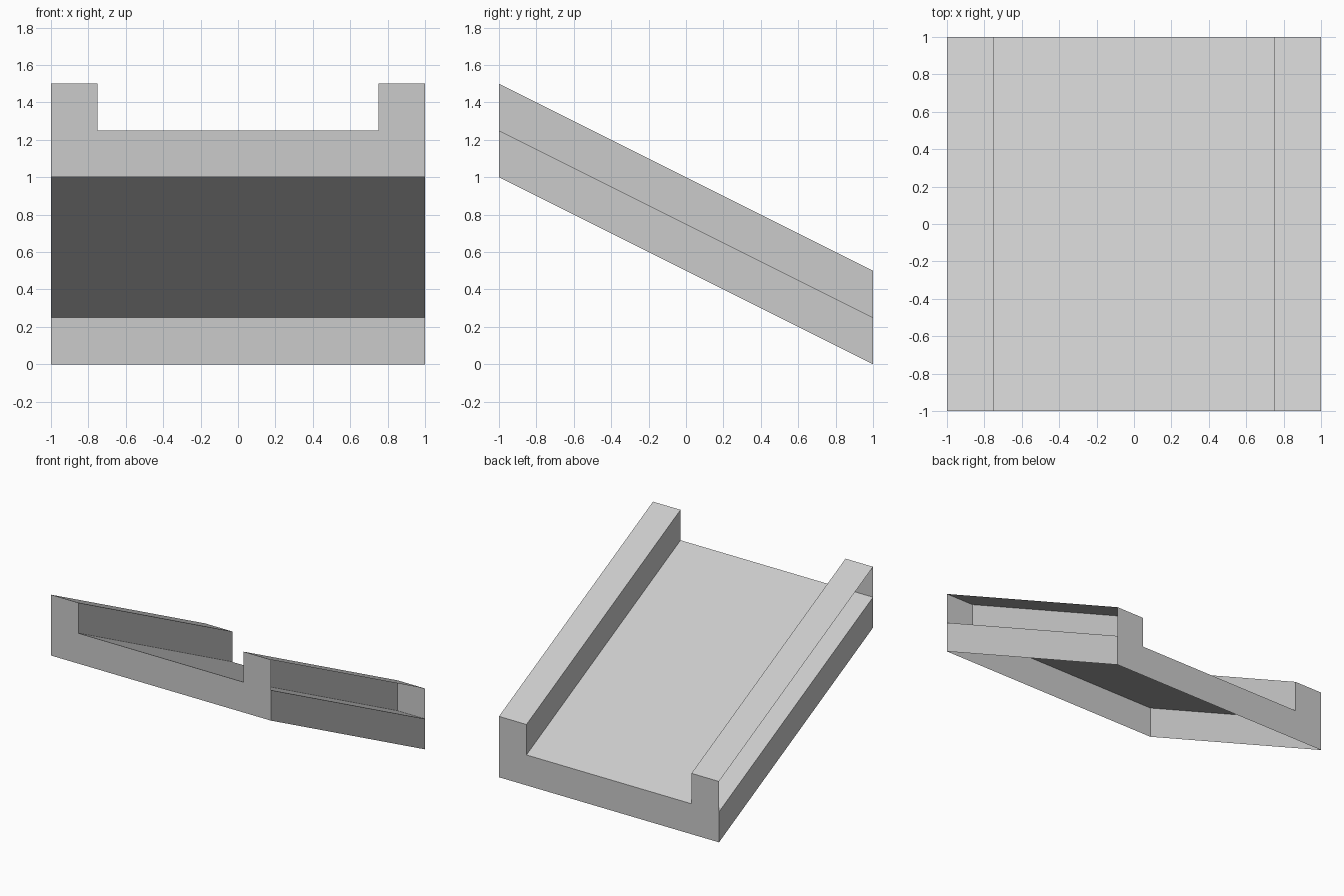
import bpy
import bmesh

if "Cube" in bpy.data.objects:
    bpy.data.objects.remove(bpy.data.objects["Cube"])

W, RAIL_X = 1.0, 0.75          # outer half width, inner half width
FLOOR, TOP = 0.25, 0.5         # floor and rail heights above the lower edge
FRONT, BACK, RISE = -1.0, 1.0, 1.0

grey = bpy.data.materials.new("light grey")
grey.diffuse_color = (0.6, 0.6, 0.6, 1)
grey.use_nodes = True
grey.node_tree.nodes["Principled BSDF"].inputs["Base Color"].default_value = grey.diffuse_color


def point(x, z, y):
    """Profile point sheared so the channel drops towards the back."""
    return (x, y, z + RISE * (BACK - y) / (BACK - FRONT))


def make_part(name, paths, caps=()):
    """Run open profile paths from front to back and add flat end faces."""
    bm = bmesh.new()
    for path in paths:
        for a, b in zip(path, path[1:]):
            bm.faces.new([bm.verts.new(point(*p, y)) for p, y in
                          ((a, FRONT), (b, FRONT), (b, BACK), (a, BACK))])
    for outline in caps:
        bm.faces.new([bm.verts.new(point(*p, FRONT)) for p in reversed(outline)])
        bm.faces.new([bm.verts.new(point(*p, BACK)) for p in outline])
    bmesh.ops.remove_doubles(bm, verts=bm.verts, dist=1e-5)
    mesh = bpy.data.meshes.new(name)
    bm.to_mesh(mesh)
    bm.free()
    mesh.materials.append(grey)
    obj = bpy.data.objects.new(name, mesh)
    bpy.context.collection.objects.link(obj)


# Floor with low outer sides, open underneath
make_part("channel_floor", [
    [(-W, 0), (-W, FLOOR), (-RAIL_X, FLOOR), (RAIL_X, FLOOR), (W, FLOOR), (W, 0)]])

# Rails: top and inner wall only, open on the outer side
make_part("left_rail", [[(-W, TOP), (-RAIL_X, TOP), (-RAIL_X, FLOOR)]])
make_part("right_rail", [[(RAIL_X, FLOOR), (RAIL_X, TOP), (W, TOP)]])

# U-shaped end faces
make_part("channel_ends", [], [[
    (-W, 0), (-W, TOP), (-RAIL_X, TOP), (-RAIL_X, FLOOR),
    (RAIL_X, FLOOR), (RAIL_X, TOP), (W, TOP), (W, 0)]])
